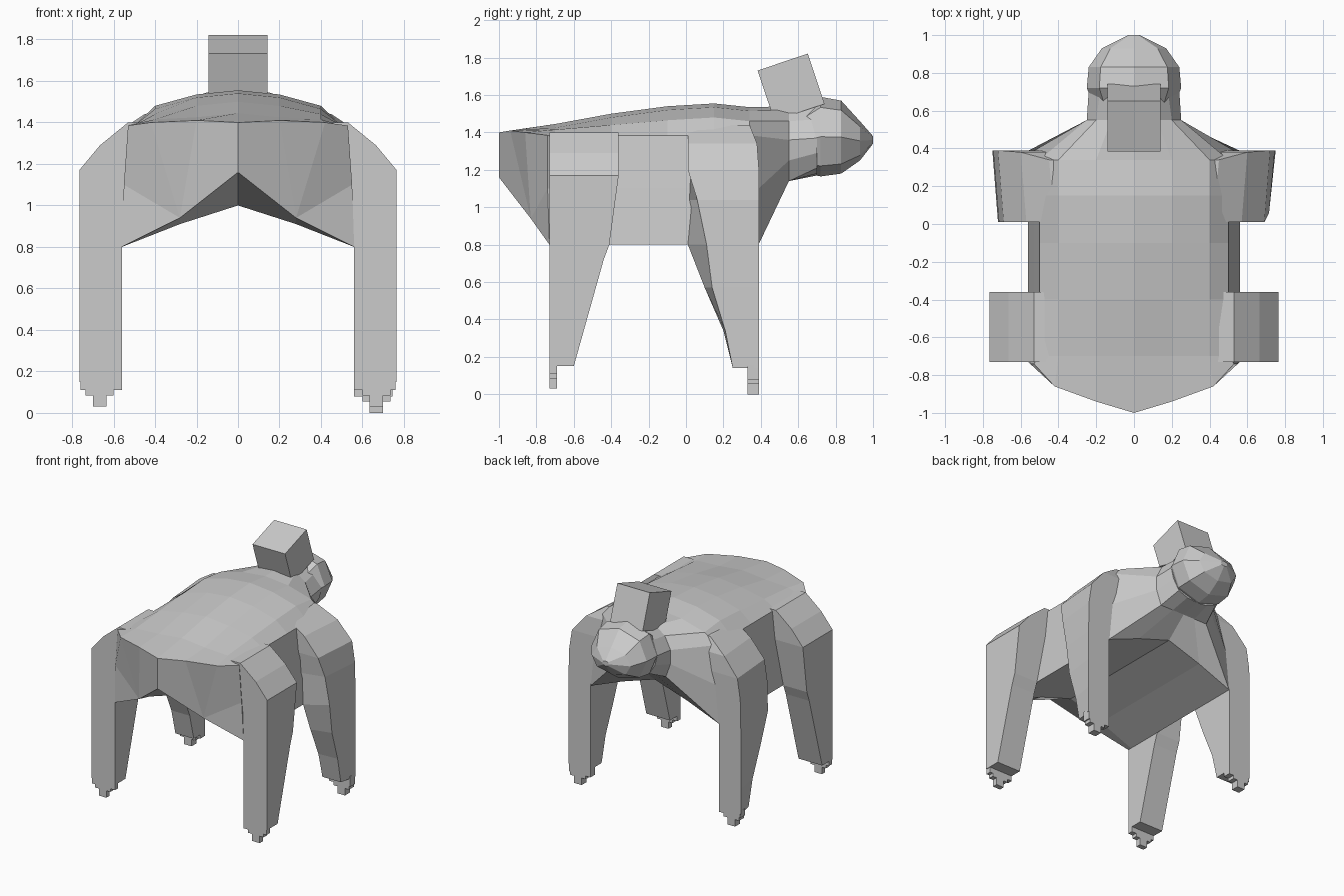
import bpy, bmesh, math

if "Cube" in bpy.data.objects:
    bpy.data.objects.remove(bpy.data.objects["Cube"])

grey = bpy.data.materials.new("plain grey")
grey.diffuse_color = (0.6, 0.6, 0.6, 1)
grey.use_nodes = True
grey.node_tree.nodes["Principled BSDF"].inputs["Base Color"].default_value = grey.diffuse_color


def finish(name, bm):
    bmesh.ops.remove_doubles(bm, verts=bm.verts[:], dist=0.0005)
    bmesh.ops.recalc_face_normals(bm, faces=bm.faces[:])
    me = bpy.data.meshes.new(name)
    bm.to_mesh(me)
    bm.free()
    me.materials.append(grey)
    ob = bpy.data.objects.new(name, me)
    bpy.context.collection.objects.link(ob)
    return ob


def bridge(bm, a, b):
    """Join two closed rings of the same size with quads."""
    n = len(a)
    for i in range(n):
        bm.faces.new((a[i], a[(i + 1) % n], b[(i + 1) % n], b[i]))


def loft(rings, caps=True):
    bm = bmesh.new()
    vs = [[bm.verts.new(p) for p in r] for r in rings]
    for a, b in zip(vs, vs[1:]):
        bridge(bm, a, b)
    if caps:
        bm.faces.new(vs[0])
        bm.faces.new(vs[-1])
    return bm


# Body: arched back, hollow inverted-V belly, tapering forward into the neck
def full_ring(half):
    """Half ring runs top centre -> side -> bottom centre; add the other side."""
    return half + [(-x, y, z) for x, y, z in half[-2:0:-1]]


def body_ring(y, top, edge, low_y=None):
    b = y if low_y is None else low_y
    return full_ring([(0, y, top), (0.2, y, top - 0.02), (0.4, y, edge),
                      (0.5, y, 1.385), (0.53, b, 1.1), (0.56, b, 0.8),
                      (0.28, b, 0.91), (0, b, 1.0)])


rump = full_ring([(0, -1, 1.40), (0.2, -0.94, 1.41), (0.42, -0.86, 1.40),
                  (0.53, -0.74, 1.385), (0.55, -0.74, 1.1), (0.56, -0.73, 0.8),
                  (0.28, -0.83, 0.94), (0, -1, 1.16)])
neck = full_ring([(0, 0.55, 1.54), (0.12, 0.55, 1.52), (0.2, 0.55, 1.46),
                  (0.25, 0.55, 1.36), (0.25, 0.55, 1.25), (0.21, 0.55, 1.14),
                  (0.1, 0.55, 1.14), (0, 0.55, 1.14)])
neck_end = full_ring([(0, 0.7, 1.57), (0.11, 0.7, 1.54), (0.18, 0.7, 1.47),
                      (0.24, 0.7, 1.37), (0.22, 0.7, 1.29), (0.17, 0.7, 1.21),
                      (0.09, 0.7, 1.18), (0, 0.7, 1.17)])
rings = [rump]
for y, top, edge in ((-0.70, 1.445, 1.415), (-0.4, 1.50, 1.44), (-0.1, 1.54, 1.465),
                     (0.15, 1.555, 1.48)):
    rings.append(body_ring(y, top, edge))
rings += [body_ring(0.34, 1.535, 1.46, 0.388), neck, neck_end]
bm = loft(rings, caps=False)
bm.verts.ensure_lookup_table()
bm.faces.new(bm.verts[-14:])
# rump wall: join the top edge to the bottom edge on both sides
for side in (1, -1):
    for idx in ((0, 1, 6, 7), (1, 2, 6), (2, 3, 4, 6), (4, 5, 6)):
        bm.faces.new([bm.verts[(side * i) % 14] for i in idx])
finish("body", bm)

# Head: faceted egg pointing backward
rings = []
for y, w, lo, hi in ((0.60, 0.20, 1.19, 1.50), (0.72, 0.25, 1.165, 1.59),
                     (0.83, 0.24, 1.18, 1.57), (0.93, 0.17, 1.25, 1.46),
                     (1.0, 0.03, 1.34, 1.38)):
    c, h = (lo + hi) / 2, (hi - lo) / 2
    ring = []
    for k in range(8):
        a = math.pi * k / 4
        s = 1.04 if k % 2 else 1.0
        ring.append((w * s * math.cos(a), y, c + h * s * math.sin(a)))
    rings.append(ring)
finish("head", loft(rings))

# Tilted box on the head
bpy.ops.mesh.primitive_cube_add(size=0.283, location=(0, 0.562, 1.642),
                                rotation=(math.radians(18.5), 0, 0))
box = bpy.context.object
box.name = "head_box"
box.data.materials.append(grey)

# Legs: rows of (z, straight edge y, slanted edge y, inner x, outer x, chamfer y)
# The chamfer pulls the outer slanted corner back on the back right leg.
front_rows = [(0.15, -0.73, -0.60, 0.56, 0.765, 0), (0.72, -0.73, -0.44, 0.56, 0.765, 0),
              (0.80, -0.73, -0.41, 0.56, 0.765, 0), (1.17, -0.73, -0.36, 0.50, 0.765, 0),
              (1.29, -0.73, -0.36, 0.45, 0.665, 0), (1.40, -0.73, -0.36, 0.42, 0.53, 0)]
back_rows = [(0.14, 0.39, 0.25, 0.56, 0.75, 0), (0.34, 0.39, 0.20, 0.56, 0.75, 0.01),
             (0.57, 0.39, 0.10, 0.56, 0.75, 0.04), (0.80, 0.39, 0.01, 0.56, 0.75, 0.10),
             (1.04, 0.39, 0.01, 0.50, 0.745, 0.05), (1.20, 0.39, 0.01, 0.45, 0.72, 0),
             (1.34, 0.38, 0.01, 0.40, 0.60, 0), (1.44, 0.34, 0.01, 0.36, 0.45, 0)]
for label, rows, toe_y, taper in (("front", front_rows, (-0.73, -0.69), 0),
                                  ("back", back_rows, (0.33, 0.39), 0.03)):
    for side, s in (("left", -1), ("right", 1)):
        rings = []
        for z, ya, yb, xi, xo, ch in rows:
            yc = yb + (ch if s > 0 else 0)
            rings.append([(s * xi, ya, z), (s * xo, ya, z),
                          (s * (xo - taper), yc, z), (s * xi, yb, z)])
        finish(f"{label}_{side}_leg", loft(rings))
        # Stepped toes, narrowing to the ground
        low = 0.0 if (label, side) == ("back", "right") else 0.03
        y0, y1 = toe_y
        out = rows[0][4] - 0.005
        steps = [(0.16, 0.56, out), (low + 0.08, 0.56, out), (low + 0.08, 0.60, 0.735),
                 (low + 0.055, 0.60, 0.735), (low + 0.055, 0.635, 0.70), (low, 0.635, 0.70)]
        rings = [[(s * a, y0, z), (s * b, y0, z), (s * b, y1, z), (s * a, y1, z)]
                 for z, a, b in steps]
        finish(f"{label}_{side}_toes", loft(rings))
